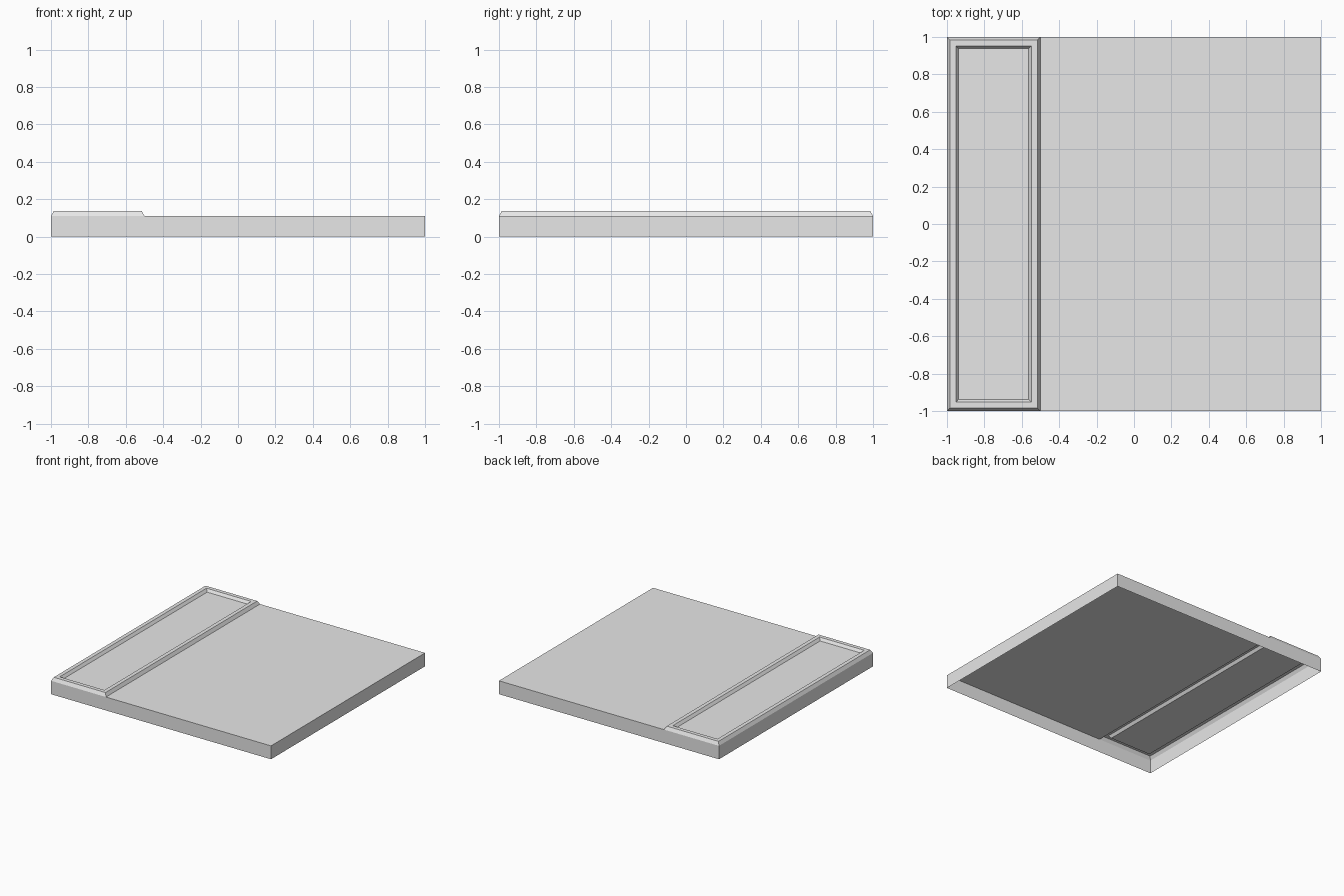
import bpy
import bmesh

# Remove the default object
cube = bpy.data.objects.get("Cube")
if cube:
    bpy.data.objects.remove(cube, do_unlink=True)

# Single plain material
COLOUR = (0.8, 0.8, 0.8, 1.0)
grey = bpy.data.materials.new("light_grey")
grey.use_nodes = True
grey.diffuse_color = COLOUR
grey.node_tree.nodes["Principled BSDF"].inputs["Base Color"].default_value = COLOUR

SLAB_TOP = 0.11
RIM_TOP = 0.137
FLOOR = 0.115
EDGE = -0.5  # where the raised strip meets the flat slab


def rect(bm, x0, x1, z, inset=0.0):
    """Rectangle of verts spanning the full depth, shrunk by inset."""
    x0, x1, y = x0 + inset, x1 - inset, 1 - inset
    return [bm.verts.new((a, b, z)) for a, b in ((x0, -y), (x1, -y), (x1, y), (x0, y))]


def bridge(bm, low, high):
    """Join two four-sided loops with quads facing outward."""
    for i in range(4):
        j = (i + 1) % 4
        bm.faces.new((low[i], low[j], high[j], high[i]))


def make_part(name, build):
    bm = bmesh.new()
    build(bm)
    mesh = bpy.data.meshes.new(name)
    bm.to_mesh(mesh)
    bm.free()
    mesh.materials.append(grey)
    bpy.context.collection.objects.link(bpy.data.objects.new(name, mesh))


# Slab: side skirt open underneath, top only beside the strip
def build_slab(bm):
    bridge(bm, rect(bm, -1, 1, 0), rect(bm, -1, 1, SLAB_TOP))
    bm.faces.new(rect(bm, EDGE, 1, SLAB_TOP))


# Raised strip: sloped outside, flat rim, sloped inside, sunken panel
def build_strip(bm):
    profile = ((0, SLAB_TOP), (0.015, RIM_TOP), (0.047, RIM_TOP), (0.063, FLOOR))
    loops = [rect(bm, -1, EDGE, z, inset) for inset, z in profile]
    for low, high in zip(loops, loops[1:]):
        bridge(bm, low, high)
    bm.faces.new(loops[-1])


make_part("floor_slab", build_slab)
make_part("raised_border_strip", build_strip)
